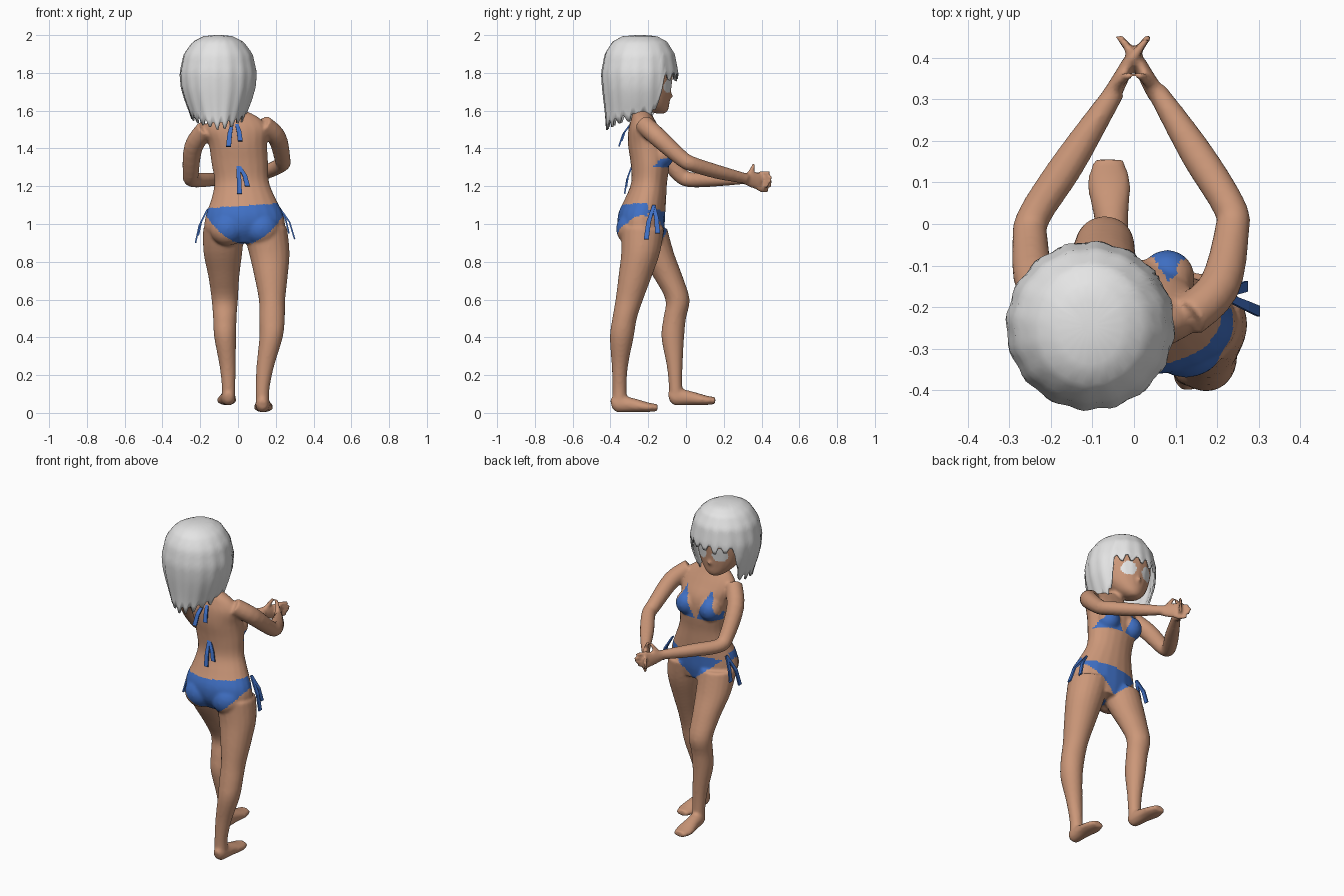
import bpy, bmesh, math, random
from mathutils import Vector

if "Cube" in bpy.data.objects:
    bpy.data.objects.remove(bpy.data.objects["Cube"])

random.seed(4)


def mat(name, rgb):
    m = bpy.data.materials.new(name)
    m.diffuse_color = (*rgb, 1)
    m.use_nodes = True
    m.node_tree.nodes["Principled BSDF"].inputs["Base Color"].default_value = m.diffuse_color
    return m


SKIN = mat("skin tan", (0.60, 0.31, 0.19))
BLUE = mat("swimsuit blue", (0.05, 0.16, 0.55))
HAIR = mat("hair pale grey", (0.78, 0.78, 0.78))
WHITE = mat("eye white", (0.9, 0.9, 0.9))


def catmull(pts, n=4):
    """Smoothly interpolate tuples of any length."""
    out = []
    for i in range(len(pts) - 1):
        a, b, c, d = pts[max(i - 1, 0)], pts[i], pts[i + 1], pts[min(i + 2, len(pts) - 1)]
        for k in range(n):
            t = k / n
            out.append([0.5 * (2 * q + (r - p) * t + (2 * p - 5 * q + 4 * r - s) * t * t
                        + (3 * q - p - 3 * r + s) * t ** 3) for p, q, r, s in zip(a, b, c, d)])
    return out + [list(pts[-1])]


def loft(bm, pts, flat=False, n=20):
    """Elliptic sections (x, y, z, r_side, r_up); flat keeps them horizontal."""
    pts = catmull(pts)
    P = [Vector(p[:3]) for p in pts]
    rings = []
    for i, p in enumerate(pts):
        if flat:
            s, u = Vector((1, 0, 0)), Vector((0, 1, 0))
        else:
            t = (P[min(i + 1, len(P) - 1)] - P[max(i - 1, 0)]).normalized()
            s = t.cross(Vector((0, 0, 1))).normalized()
            u = s.cross(t)
        ring = []
        for k in range(n):
            a = math.tau * k / n
            ring.append(bm.verts.new(P[i] + s * p[3] * math.cos(a) + u * p[4] * math.sin(a)))
        rings.append(ring)
    for a, b in zip(rings, rings[1:]):
        for k in range(n):
            bm.faces.new((a[k], a[k - 1], b[k - 1], b[k]))
    bm.faces.new(rings[0])
    bm.faces.new(rings[-1][::-1])


def ball(bm, c, r):
    res = bmesh.ops.create_uvsphere(bm, u_segments=20, v_segments=12, radius=1)
    for v in res["verts"]:
        v.co = Vector([c[i] + v.co[i] * r[i] for i in range(3)])


def add(name, bm, *mats):
    me = bpy.data.meshes.new(name)
    bm.to_mesh(me)
    bm.free()
    ob = bpy.data.objects.new(name, me)
    bpy.context.collection.objects.link(ob)
    for m in mats:
        me.materials.append(m)
    return ob


body = bmesh.new()
# torso, bust and seat
loft(body, [(.035, -.22, .90, .16, .09), (.035, -.235, .97, .212, .12), (.035, -.235, 1.05, .205, .125),
            (.03, -.215, 1.13, .172, .11), (.02, -.195, 1.22, .145, .095), (.01, -.19, 1.32, .15, .103),
            (0, -.2, 1.42, .155, .107), (-.01, -.22, 1.5, .17, .085), (-.015, -.23, 1.56, .13, .06),
            (-.02, -.235, 1.60, .06, .045)], True)
for s in (-1, 1):
    ball(body, (s * .08, -.128, 1.365), (.066, .066, .07))
    ball(body, (.035 + s * .09, -.285, .975), (.095, .085, .09))
# neck, head and nose
loft(body, [(-.025, -.24, 1.54, .055, .052), (-.06, -.23, 1.62, .048, .05), (-.09, -.22, 1.70, .05, .05)], True)
loft(body, [(-.105, -.135, 1.585, .025, .025), (-.105, -.16, 1.61, .068, .068), (-.105, -.19, 1.66, .115, .105),
            (-.105, -.215, 1.72, .145, .138), (-.105, -.235, 1.80, .165, .165), (-.105, -.24, 1.88, .15, .155),
            (-.105, -.245, 1.95, .08, .09)], True)
ball(body, (-.105, -.088, 1.678), (.012, .02, .016))

# legs and feet
LEFT_LEG = [(-.075, -.21, .98, .11, .11), (-.08, -.16, .85, .103, .095), (-.075, -.095, .72, .082, .078),
            (-.07, -.045, .60, .070, .064), (-.07, -.06, .50, .062, .06), (-.068, -.07, .40, .058, .06),
            (-.055, -.06, .25, .043, .042), (-.05, -.055, .14, .036, .036), (-.05, -.05, .07, .036, .04)]
RIGHT_LEG = [(.14, -.23, .98, .12, .115), (.165, -.24, .85, .108, .103), (.175, -.27, .72, .088, .088),
             (.18, -.30, .60, .070, .073), (.18, -.325, .50, .068, .065), (.175, -.34, .40, .062, .063),
             (.145, -.35, .25, .047, .043), (.13, -.352, .13, .037, .037), (.13, -.35, .05, .036, .04)]
loft(body, LEFT_LEG, True)
loft(body, RIGHT_LEG, True)
for x, y, z, turn in ((-.05, -.09, .04, -.01), (.13, -.395, .003, .005)):
    loft(body, [(x, y, z + .04, .02, .025), (x, y + .03, z + .045, .036, .045),
                (x + turn * .5, y + .11, z + .038, .042, .038), (x + turn, y + .19, z + .027, .052, .026),
                (x + turn, y + .245, z + .025, .035, .018)])

# arms
loft(body, [(.13, -.225, 1.53, .05, .05), (.205, -.15, 1.46, .05, .05), (.235, -.02, 1.345, .042, .042),
            (.23, .04, 1.315, .04, .04), (.15, .17, 1.275, .04, .037), (.055, .32, 1.24, .024, .028)])
loft(body, [(-.17, -.225, 1.505, .05, .05), (-.235, -.15, 1.41, .05, .05), (-.25, -.04, 1.27, .043, .043),
            (-.24, .02, 1.235, .04, .04), (-.155, .15, 1.235, .04, .037), (-.045, .32, 1.24, .024, .028)])
# hands with straight crossing fingers and raised thumbs
for s, drop in ((1, -.012), (-1, .008)):
    loft(body, [(s * .055, .31, 1.24, .022, .028), (s * .035, .345, 1.235, .02, .042),
                (s * .012, .39, 1.225, .016, .044)])
    for k in range(4):
        z = 1.19 + .024 * k
        reach = (.035, .048, .055, .045)[k]
        loft(body, [(s * .018, .38, z, .012, .012), (0, .405, z + drop, .012, .012),
                    (-s * reach * .7, .40 + reach, z + drop, .009, .009)], n=10)
    loft(body, [(s * .045, .325, 1.25, .014, .014), (s * .025, .35, 1.29, .013, .013),
                (s * .008, .36, 1.32, .009, .009)], n=10)

bmesh.ops.recalc_face_normals(body, faces=body.faces[:])
rough = add("body_rough", body, SKIN)
m = rough.modifiers.new("fuse", "REMESH")
m.mode, m.voxel_size = "VOXEL", 0.009
m = rough.modifiers.new("relax", "SMOOTH")
m.iterations, m.factor = 4, 0.5
mesh = bpy.data.meshes.new_from_object(rough.evaluated_get(bpy.context.evaluated_depsgraph_get()))
bpy.data.objects.remove(rough)
figure = bpy.data.objects.new("body", mesh)
bpy.context.collection.objects.link(figure)
mesh.materials.clear()
for m in (SKIN, BLUE, WHITE):
    mesh.materials.append(m)


# swimsuit and eyes coloured by position
def region(c):
    x, y, z = c
    d = abs(x - .035)
    tilt = .07 * x
    if y < -.2 and .895 + 3.6 * d * d < z < 1.095 + tilt:
        return 1
    if -.2 <= y < -.02 and .9 + .85 * d < z < 1.06 + tilt:
        return 1
    e = min(abs(x - .082), abs(x + .085))
    if -.18 < y < -.02 and 1.30 < z and e < .072 * (1.48 - z) / .17:
        return 1
    ex = min(abs(x + .043), abs(x + .167))
    if y > -.2 and (ex / .042) ** 2 + ((z - 1.735) / .042) ** 2 < 1:
        return 2
    return 0


for f in mesh.polygons:
    f.material_index = region(f.center)
    f.use_smooth = True

# hair: bowl with fringe over the face and ragged ends
SHAPE = [(2.0, .02, .02), (1.995, .075, .09), (1.965, .135, .145), (1.90, .182, .185), (1.80, .203, .203),
         (1.72, .196, .198), (1.65, .175, .19), (1.58, .148, .182), (1.47, .115, .175)]


def section(z):
    for (za, ax, ay), (zb, bx, by) in zip(SHAPE, SHAPE[1:]):
        if z >= zb:
            t = (za - z) / (za - zb)
            return ax + (bx - ax) * t, ay + (by - ay) * t
    return SHAPE[-1][1:]


hair = bmesh.new()
N, ROWS = 80, 18
cols = []
for i in range(N):
    a = math.tau * i / N
    d = min(a, math.tau - a)
    if d < .85:
        low = 1.785
    elif d < 1.1:
        low = 1.785 - (d - .85) / .25 * .19
    else:
        low = 1.595 - (d - 1.1) / 2.04 * .075
    low += (-.025 if i % 4 < 2 else .012) * random.uniform(.6, 1.2)
    col = []
    for r in range(ROWS + 1):
        z = 2.0 - (2.0 - low) * (r / ROWS) ** 1.5
        rx, ry = section(z)
        w = 1 + .014 * math.sin(16 * a) * min(1, (2 - z) * 5)
        col.append(hair.verts.new((-.105 + rx * w * math.sin(a), -.245 + ry * w * math.cos(a), z)))
    cols.append(col)
for i in range(N):
    a, b = cols[i - 1], cols[i]
    for r in range(ROWS):
        hair.faces.new((a[r], a[r + 1], b[r + 1], b[r]))
hair.faces.new([c[0] for c in cols])
bmesh.ops.recalc_face_normals(hair, faces=hair.faces[:])
hair_ob = add("hair", hair, HAIR)
m = hair_ob.modifiers.new("thickness", "SOLIDIFY")
m.thickness, m.offset = .008, -1
bpy.context.view_layer.objects.active = hair_ob
hair_ob.select_set(True)
bpy.ops.object.shade_smooth_by_angle(angle=math.radians(40))

# loose tie ends: neck, back and both hips
TIES = [((-.03, -.285, 1.54), (-.05, -.355, 1.41)), ((-.01, -.285, 1.54), (.012, -.34, 1.44)),
        ((0, -.285, 1.31), (.008, -.325, 1.16)), ((.005, -.285, 1.31), (.05, -.315, 1.20)),
        ((.21, -.17, 1.10), (.30, -.21, .92)), ((.21, -.17, 1.10), (.27, -.15, .95)),
        ((-.16, -.17, 1.08), (-.225, -.21, .90)), ((-.16, -.17, 1.08), (-.21, -.14, .94))]
ties = bmesh.new()
for p, q in TIES:
    p, q = Vector(p), Vector(q)
    wide = Vector((0, 1, 0)) if abs(p.x) > .1 else Vector((1, 0, 0))
    mid = (p + q) / 2 + Vector((q.x - p.x, q.y - p.y, 0)) * .2
    thick = (q - p).cross(wide).normalized() * .004
    rows = [[ties.verts.new(c + wide * w * j + thick * k) for j, k in ((-1, -1), (1, -1), (1, 1), (-1, 1))]
            for c, w in ((p, .008), (mid, .012), (q, .013))]
    for a, b in zip(rows, rows[1:]):
        for k in range(4):
            ties.faces.new((a[k - 1], a[k], b[k], b[k - 1]))
    ties.faces.new(rows[0])
    ties.faces.new(rows[-1])
bmesh.ops.recalc_face_normals(ties, faces=ties.faces[:])
add("tie_ends", ties, BLUE)
